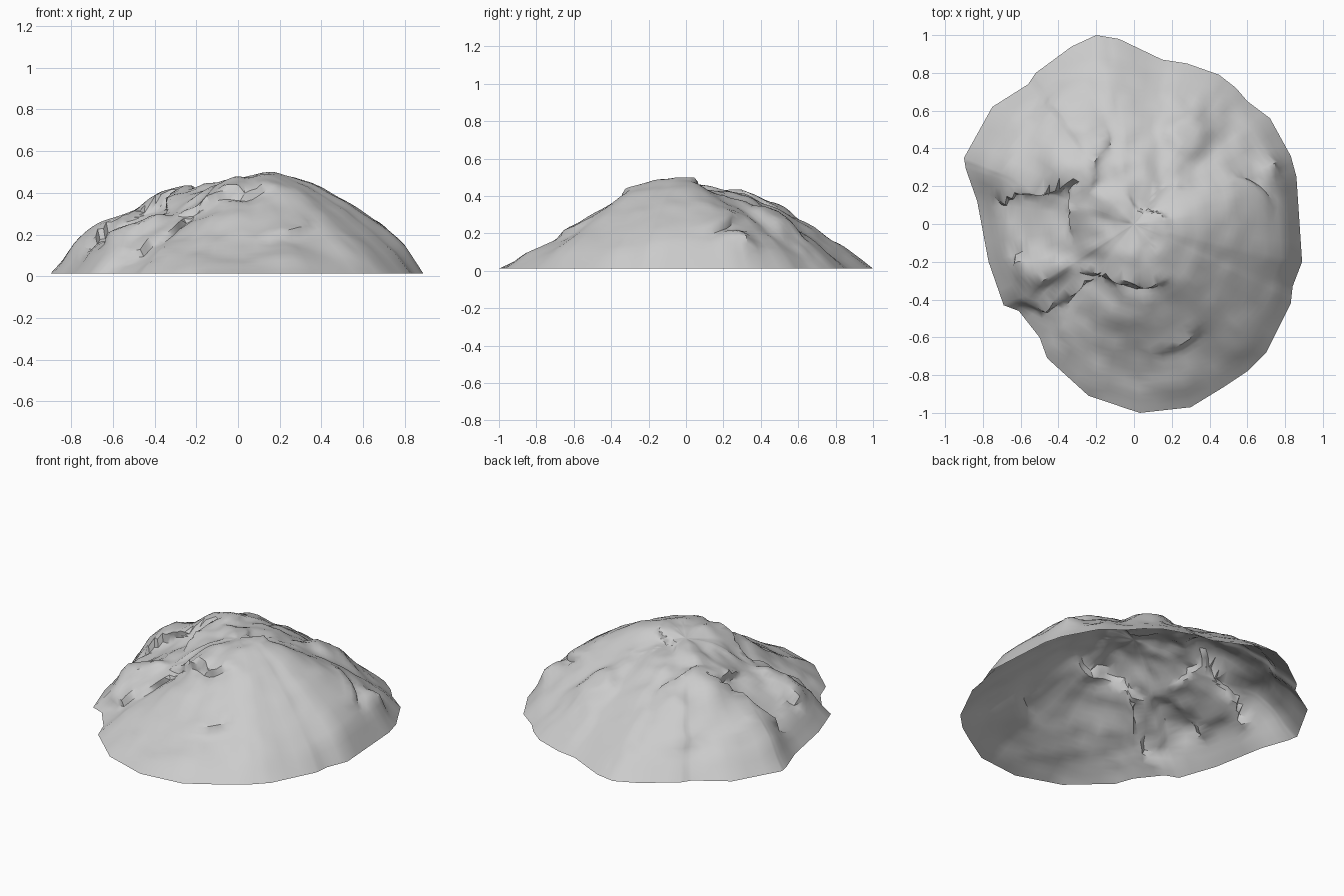
import bpy, bmesh, math
from mathutils import Vector, noise

if "Cube" in bpy.data.objects:
    bpy.data.objects.remove(bpy.data.objects["Cube"])

# Ground outline, anticlockwise from the right side
OUTLINE = [(.87, .1), (.86, .25), (.83, .36), (.72, .56), (.6, .65), (.54, .72), (.45, .79), (.28, .85),
           (.15, .87), (-.08, .98), (-.2, 1), (-.33, .94), (-.52, .8), (-.56, .74), (-.75, .62),
           (-.9, .35), (-.89, .29), (-.83, .12), (-.77, -.2), (-.69, -.43), (-.61, -.46), (-.5, -.6),
           (-.46, -.71), (-.24, -.91), (.03, -1), (.3, -.97), (.48, -.86), (.6, -.78),
           (.7, -.68), (.83, -.42), (.84, -.33), (.89, -.2)]

# Slope profiles from summit to rim, every 45 degrees starting at +x
T = [0, .2, .4, .6, .8, .9, 1]
SLOPES = [[.46, .50, .45, .36, .24, .16, .012],
          [.46, .44, .37, .28, .17, .10, .012],
          [.46, .43, .37, .28, .15, .08, .012],
          [.46, .45, .40, .31, .20, .12, .012],
          [.46, .41, .33, .25, .17, .11, .012],
          [.46, .42, .32, .23, .14, .08, .012],
          [.46, .46, .36, .21, .09, .06, .012],
          [.46, .49, .42, .30, .16, .09, .012]]

# Rounded lumps: x, y, radius x, radius y, height
LUMPS = [(-.35, .42, .18, .2, .025), (-.7, .3, .14, .13, .035), (.28, .47, .12, .12, .035),
         (.76, .27, .08, .1, .03), (.2, -.8, .14, .12, .02), (-.5, -.24, .16, .08, .045),
         (-.1, -.55, .17, .14, .015), (-.3, .62, .1, .16, .02), (.58, -.6, .13, .12, .015),
         (-.68, -.1, .08, .12, .015), (0, .25, .12, .12, .015), (.5, .3, .12, .1, .015)]

# Overhanging ledges: centre x, y, downhill angle in degrees, half length, drop
LEDGES = [(-.55, .17, -80, .3, .05), (-.2, .32, -20, .2, .03), (-.32, .1, 180, .14, .05),
          (-.05, -.28, -100, .22, .05), (-.4, -.38, -70, .2, .05), (.22, -.62, -50, .14, .03),
          (.08, .06, 60, .14, .03), (-.2, -.87, -60, .1, .02), (.62, .2, 60, .14, .03),
          (-.6, -.2, 150, .1, .04), (-.45, .65, 170, .1, .02), (.3, .56, 130, .08, .02),
          (-.65, .36, 180, .08, .02), (.75, .32, 20, .07, .02)]


def slope(angle, t):
    """Blend the two nearest slope profiles."""
    u = (angle / (math.pi / 4)) % 8
    k = int(u)
    f = u - k
    f = f * f * (3 - 2 * f)
    j = min(int(sum(t >= v for v in T)) - 1, len(T) - 2)
    g = (t - T[j]) / (T[j + 1] - T[j])
    at = lambda row: row[j] * (1 - g) + row[j + 1] * g
    return at(SLOPES[k % 8]) * (1 - f) + at(SLOPES[(k + 1) % 8]) * f


def relief(x, y):
    """Offset from lumps, ledges with pushed-out lips, and rough stone."""
    out = Vector((0, 0, 0))
    for cx, cy, rx, ry, amp in LUMPS:
        q = ((x - cx) / rx) ** 2 + ((y - cy) / ry) ** 2
        out.z += amp * math.exp(-q * q)
    for cx, cy, deg, length, drop in LEDGES:
        a = math.radians(deg)
        d = Vector((math.cos(a), math.sin(a), 0))
        dx, dy = x - cx, y - cy
        along = dx * d.x + dy * d.y
        side = -dx * d.y + dy * d.x
        along += .07 * noise.noise(Vector((x * 6, y * 6, 4)))
        w = math.exp(-(along / .13) ** 2 - (side / length) ** 4)
        out.z -= drop * math.tanh(along / .018) * .5 * w
        lip = math.exp(-((along + .025) / .03) ** 2) * w
        out += d * (drop * lip)
    rough = noise.noise(Vector((x * 4, y * 4, 1.7))) * .01
    rough += noise.noise(Vector((x * 11, y * 11, 5.1))) * .012
    out.z += rough * (1.3 if x < .1 or y > .2 else .5)
    return out


# Rim points: each outline edge split in three
rim = []
for i, p in enumerate(OUTLINE):
    a, b = Vector(p), Vector(OUTLINE[(i + 1) % len(OUTLINE)])
    rim += [a.lerp(b, s / 3) for s in range(3)]

# Open rock mound built in rings around the summit
RINGS = 32
bm = bmesh.new()
top = bm.verts.new((0, 0, .46))
rings = []
for i in range(1, RINGS + 1):
    t = i / RINGS
    fade = min(1, (1 - t) / .12) * min(1, t / .1)
    ring = []
    for p in rim:
        x, y = p * t
        v = Vector((x, y, slope(math.atan2(y, x), t))) + relief(x, y) * fade
        v.z = min(.5, max(.01, v.z))
        ring.append(bm.verts.new(v))
    rings.append(ring)
for j in range(len(rim)):
    k = (j + 1) % len(rim)
    bm.faces.new((top, rings[0][j], rings[0][k]))
    for a, b in zip(rings, rings[1:]):
        bm.faces.new((a[j], b[j], b[k], a[k]))
bmesh.ops.triangulate(bm, faces=bm.faces[:])

mesh = bpy.data.meshes.new("rock_mound")
bm.to_mesh(mesh)
bm.free()
rock = bpy.data.objects.new("rock_mound", mesh)
bpy.context.collection.objects.link(rock)
bpy.context.view_layer.objects.active = rock
rock.select_set(True)
bpy.ops.object.shade_smooth_by_angle(angle=math.radians(40))
